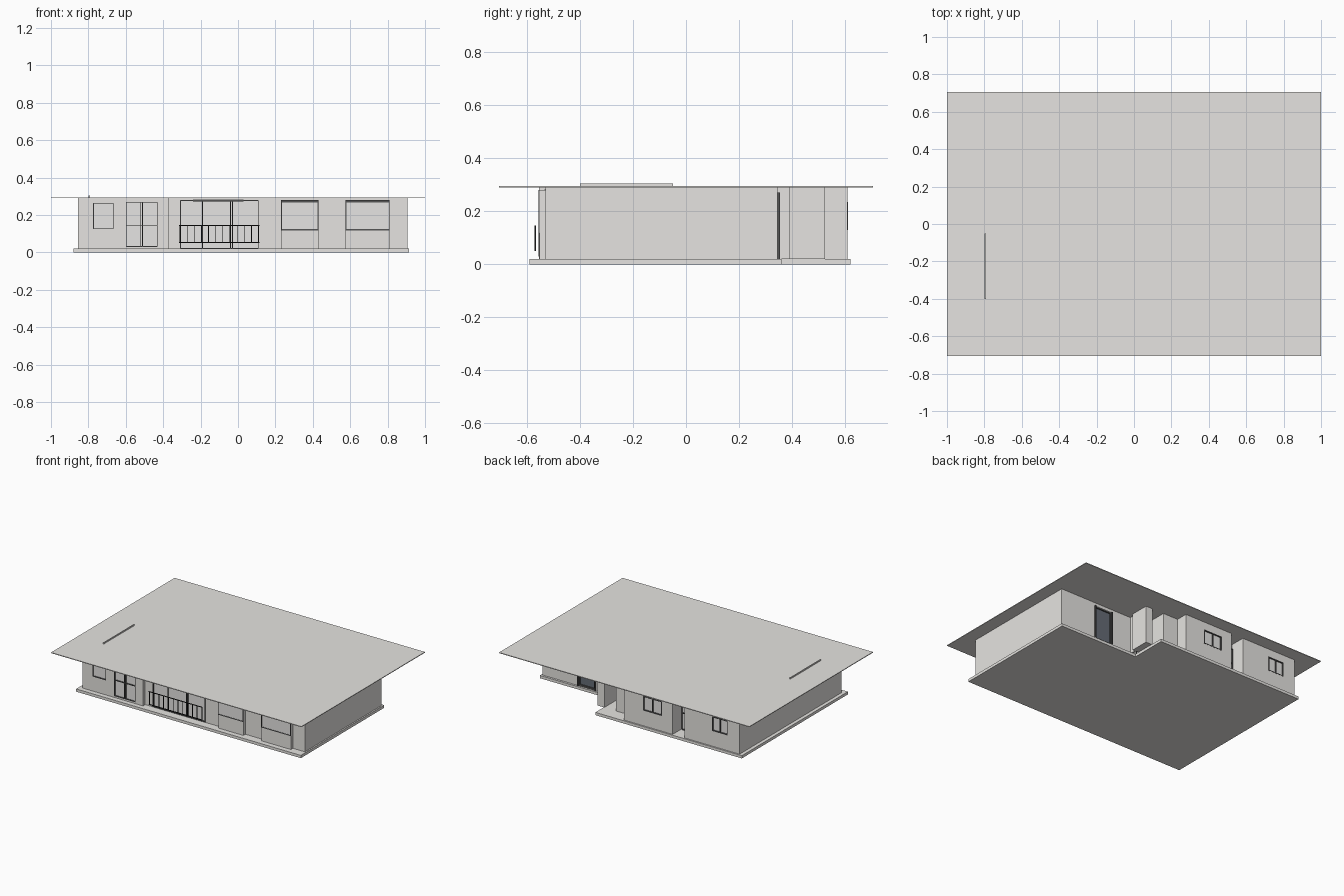
import bpy

cube = bpy.data.objects.get("Cube")
if cube:
    bpy.data.objects.remove(cube, do_unlink=True)


def material(name, colour):
    m = bpy.data.materials.new(name)
    m.use_nodes = True
    m.diffuse_color = (*colour, 1)
    m.node_tree.nodes["Principled BSDF"].inputs["Base Color"].default_value = (*colour, 1)
    return m


PLASTER = material("pale grey plaster", (0.79, 0.775, 0.75))
GLASS = material("pale glass", (0.79, 0.785, 0.77))
FRAME = material("dark frame", (0.09, 0.09, 0.09))
RAIL = material("black metal", (0.015, 0.015, 0.015))
DOOR = material("slate door", (0.13, 0.15, 0.18))

FLOOR, CEILING, THICK = 0.02, 0.29, 0.02


def prism(name, outline, z0, z1, mat):
    """Extrude a plan outline from z0 to z1."""
    n = len(outline)
    verts = [(x, y, z) for z in (z0, z1) for x, y in outline]
    faces = [list(range(n))[::-1], list(range(n, 2 * n))]
    faces += [(i, (i + 1) % n, n + (i + 1) % n, n + i) for i in range(n)]
    mesh = bpy.data.meshes.new(name)
    mesh.from_pydata(verts, [], faces)
    mesh.materials.append(mat)
    obj = bpy.data.objects.new(name, mesh)
    bpy.context.collection.objects.link(obj)
    return obj


def box(name, x0, x1, y0, y1, z0, z1, mat=PLASTER):
    return prism(name, [(x0, y0), (x1, y0), (x1, y1), (x0, y1)], z0, z1, mat)


def facade(name, x0, x1, y, side, openings):
    """Wall along x whose outer face is at y; side is -1 for front, 1 for back."""
    ya, yb = sorted((y, y - side * THICK))
    x = x0
    for a, b, low, high in openings:
        box(name + "_pier", x, a, ya, yb, FLOOR, CEILING)
        if low > FLOOR:
            box(name + "_sill_wall", a, b, ya, yb, FLOOR, low)
        box(name + "_lintel", a, b, ya, yb, high, CEILING)
        x = b
    box(name + "_pier", x, x1, ya, yb, FLOOR, CEILING)


def glazing(name, a, b, low, high, y, side, uprights=(), bars=(), pane=GLASS, w=0.004):
    """Pane with a dark surround, inner uprights and crossbars."""
    ya, yb = sorted((y - side * 0.012, y - side * 0.008))
    box(name + "_pane", a, b, ya, yb, low, high, pane)
    fa, fb = sorted((y - side * 0.014, y + side * 0.001))
    for x in (a, b - w):
        box(name + "_jamb", x, x + w, fa, fb, low, high, FRAME)
    for z in (low, high - w):
        box(name + "_rail", a, b, fa, fb, z, z + w, FRAME)
    for x in uprights:
        box(name + "_upright", x - w / 2, x + w / 2, fa, fb, low, high, FRAME)
    for z in bars:
        box(name + "_crossbar", a, b, fa, fb, z - w / 2, z + w / 2, FRAME)


# Floor slab with the rear corner cut away, roof sheet and roof fin
prism("floor_slab", [(-0.88, -0.59), (0.915, -0.59), (0.915, 0.36),
                     (0.29, 0.36), (0.29, 0.62), (-0.88, 0.62)], 0, FLOOR, PLASTER)
box("roof", -1, 1, -0.705, 0.705, CEILING, 0.295)
box("roof_fin", -0.798, -0.792, -0.4, -0.05, 0.295, 0.304)

# Side walls
box("left_wall", 0.885, 0.905, -0.53, 0.345, FLOOR, CEILING)
box("right_wall", -0.855, -0.835, -0.555, 0.61, FLOOR, CEILING)

# Front of the right wing, a little ahead of the rest
WING, MAIN = -0.555, -0.53
facade("wing_front", -0.855, -0.37, WING, -1,
       [(-0.775, -0.665, 0.125, 0.265), (-0.6, -0.43, 0.03, 0.27)])
glazing("small_window", -0.775, -0.665, 0.125, 0.265, WING, -1)
glazing("double_door", -0.6, -0.43, 0.03, 0.27, WING, -1, [-0.52, -0.51], [0.145])
box("wing_return", -0.39, -0.37, WING, -0.5, FLOOR, CEILING)

# Main front with the living room glazing
facade("main_front", -0.37, 0.905, MAIN, -1, [(-0.31, 0.11, FLOOR, 0.28)])
glazing("living_window", -0.31, 0.11, FLOOR, 0.28, MAIN, -1, [-0.19, -0.04, -0.03])
box("living_blind_box", -0.24, 0.03, -0.534, MAIN, 0.272, 0.282, FRAME)

# Two shallow full-height bays, glazed above an apron
for a, b in [(0.23, 0.43), (0.575, 0.81)]:
    box("bay", a, b, -0.553, MAIN, FLOOR, 0.28)
    box("bay_pane", a + 0.004, b - 0.004, -0.555, -0.553, 0.124, 0.268, GLASS)
    box("bay_transom", a, b, -0.557, -0.553, 0.118, 0.124, FRAME)
    box("bay_head", a, b, -0.557, -0.553, 0.268, 0.28, FRAME)
    for x in (a, b - 0.004):
        box("bay_jamb", x, x + 0.004, -0.557, -0.553, 0.124, 0.268, FRAME)

# Balcony railing
for z in (0.05, 0.142):
    box("railing_bar", -0.315, 0.115, -0.571, -0.567, z, z + 0.005, RAIL)
for i in range(12):
    x = -0.31 + i * 0.42 / 11
    box("railing_post", x - 0.002, x + 0.002, -0.571, -0.567, 0.05, 0.142, RAIL)

# Rear of the left wing with its door
facade("rear_left", 0.34, 0.905, 0.345, 1, [(0.48, 0.62, FLOOR, 0.27)])
glazing("rear_door", 0.48, 0.62, FLOOR, 0.27, 0.345, 1, pane=DOOR, w=0.012)
for x in (0.476, 0.616):
    box("rear_door_trim", x, x + 0.008, 0.345, 0.354, FLOOR, 0.27, FRAME)

# Entrance porch: block, short wall, return and recessed door
box("porch_block", 0.285, 0.338, 0.39, 0.525, FLOOR, CEILING)
box("porch_side_panel", 0.31, 0.32, 0.345, 0.39, FLOOR, CEILING)
box("porch_wall", 0.07, 0.19, 0.505, 0.525, FLOOR, CEILING)
box("porch_inner_side", 0.17, 0.19, 0.36, 0.505, FLOOR, CEILING)
box("porch_return", 0.05, 0.07, 0.505, 0.61, FLOOR, CEILING)
box("porch_inner_wall", 0.17, 0.34, 0.325, 0.345, FLOOR, CEILING)
glazing("entrance_door", 0.2, 0.28, FLOOR, 0.26, 0.36, 1)

# Main rear walls, windows and service recess
windows = [(-0.76, -0.635), (-0.235, -0.085)]
ends = [(-0.855, -0.415), (-0.32, 0.07)]
for (a, b), (x0, x1) in zip(windows, ends):
    facade("rear_wall", x0, x1, 0.61, 1, [(a, b, 0.13, 0.235)])
    glazing("rear_window", a, b, 0.13, 0.235, 0.61, 1, [(a + b) / 2], w=0.006)
for x in (-0.435, -0.32):
    box("recess_side", x, x + THICK, 0.5, 0.61, FLOOR, CEILING)
box("recess_back", -0.435, -0.3, 0.48, 0.5, FLOOR, CEILING)
glazing("service_door", -0.41, -0.325, FLOOR, 0.25, 0.515, 1, [], [0.14])
